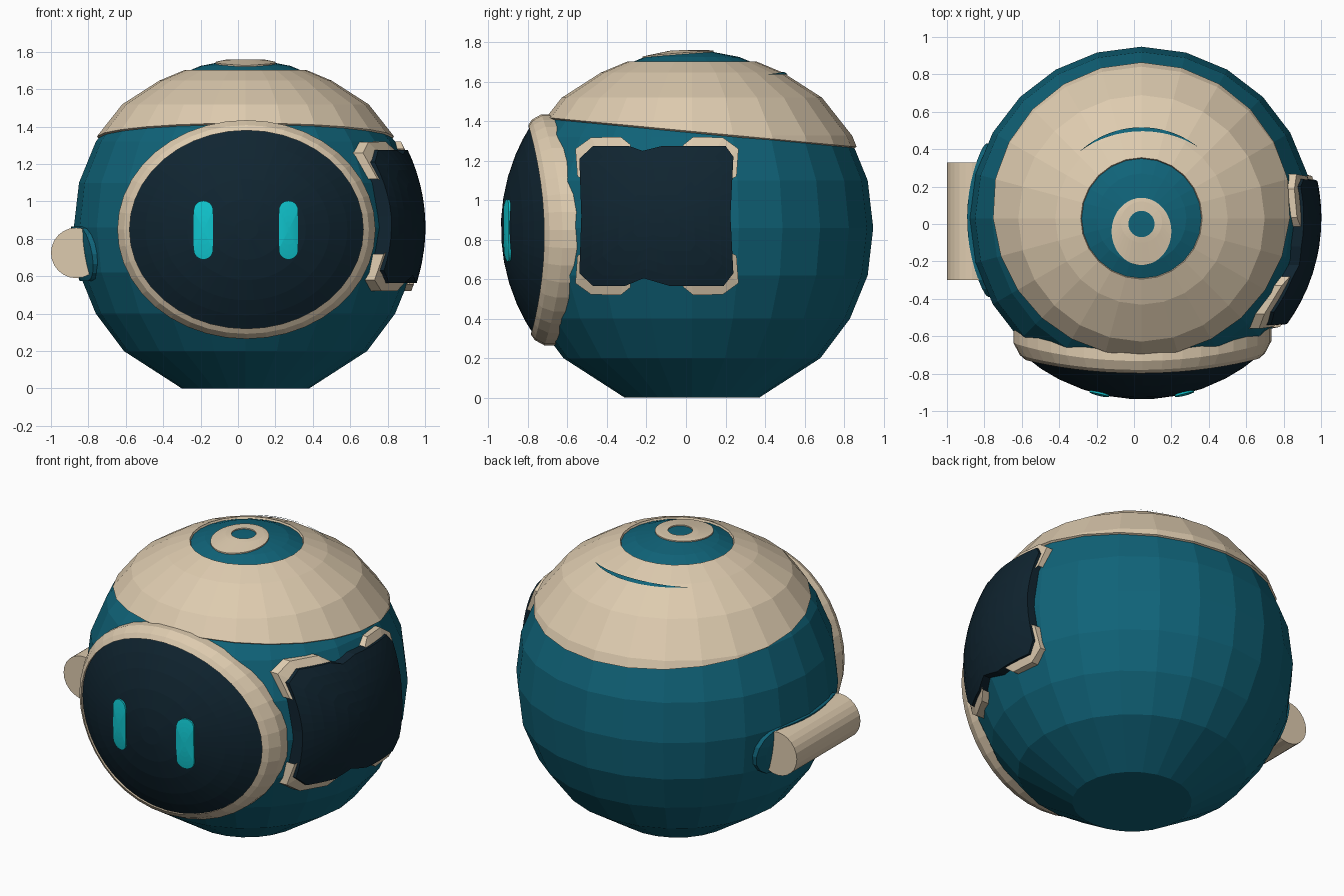
import bpy, bmesh, math
from mathutils import Vector

if "Cube" in bpy.data.objects:
    bpy.data.objects.remove(bpy.data.objects["Cube"])

C = Vector((0.04, 0.03, 0.86))  # centre of the ball
TAU = 2 * math.pi


def material(name, rgb):
    m = bpy.data.materials.new(name)
    m.diffuse_color = (*rgb, 1)
    m.use_nodes = True
    m.node_tree.nodes["Principled BSDF"].inputs["Base Color"].default_value = m.diffuse_color
    return m


TEAL = material("teal", (0.005, 0.125, 0.190))
CREAM = material("cream", (0.73, 0.60, 0.43))
DARK = material("dark navy", (0.005, 0.018, 0.030))
CYAN = material("cyan", (0.005, 0.57, 0.63))

# Ball profile: radius, height
PROFILE = [(0, 0), (0.34, 0), (0.65, 0.2), (0.80, 0.4), (0.89, 0.62), (0.918, 0.86),
           (0.89, 1.10), (0.80, 1.32), (0.65, 1.51), (0.455, 1.635), (0.24, 1.725),
           (0.10, 1.752), (0, 1.754)]


def finish(bm, name, mat, recalc=True):
    if recalc:
        bmesh.ops.recalc_face_normals(bm, faces=bm.faces)
    me = bpy.data.meshes.new(name)
    bm.to_mesh(me)
    bm.free()
    me.materials.append(mat)
    ob = bpy.data.objects.new(name, me)
    bpy.context.collection.objects.link(ob)
    return ob


def lathe(scale=1.0, segments=24):
    """Spin the ball profile, scaled about its centre."""
    bm = bmesh.new()
    vs = [bm.verts.new((r * scale, 0, (z - C.z) * scale)) for r, z in PROFILE]
    es = [bm.edges.new(p) for p in zip(vs, vs[1:])]
    bmesh.ops.spin(bm, geom=vs + es, cent=(0, 0, 0), axis=(0, 0, 1),
                   angle=TAU, steps=segments, use_merge=True)
    bmesh.ops.remove_doubles(bm, verts=bm.verts, dist=0.001)
    bmesh.ops.translate(bm, verts=bm.verts, vec=C)
    bmesh.ops.recalc_face_normals(bm, faces=bm.faces)
    return bm


def top_height(r):
    for (r0, z0), (r1, z1) in zip(PROFILE[6:], PROFILE[7:]):
        if r1 <= r <= r0:
            return z0 + (z1 - z0) * (r0 - r) / (r0 - r1)


def on_ball(side, u, v, R):
    """Project a flat point onto the ball: R is radius, or lift for the top."""
    if side == "top":
        return (u, v, top_height(math.hypot(u - C.x, v - C.y)) + R)
    cu = C.x if side == "front" else C.y
    d = math.sqrt(max(R * R - (u - cu) ** 2 - (v - C.z) ** 2, 0))
    if side == "front":
        return (u, C.y - d, v)
    return (C.x + (d if side == "right" else -d), u, v)


def loft(name, side, loops, mat, closed=True, fill=False):
    """Skin matching loops, each given as (flat points, radius)."""
    bm = bmesh.new()
    rows = [[bm.verts.new(on_ball(side, u, v, R)) for u, v in pts] for pts, R in loops]
    n = len(rows[0])
    for a, b in zip(rows, rows[1:]):
        for i in range(n if closed else n - 1):
            j = (i + 1) % n
            bm.faces.new((a[i], a[j], b[j], b[i]))
    if fill:
        bm.faces.new(rows[0])
    return finish(bm, name, mat)


def ellipse(cx, cy, a, b, n=40):
    return [(cx + a * math.cos(TAU * i / n), cy + b * math.sin(TAU * i / n)) for i in range(n)]


def capsule(cx, cy, w, h, n=8):
    """Upright or lying stadium outline with half sizes w and h."""
    r = min(w, h)
    out = []
    for sx, sy, a0 in ((1, 1, 0), (-1, 1, 90), (-1, -1, 180), (1, -1, 270)):
        for k in range(n + 1):
            a = math.radians(a0 + 90 * k / n)
            out.append((cx + sx * (w - r) + r * math.cos(a), cy + sy * (h - r) + r * math.sin(a)))
    return out


def resample(pts, step=0.06):
    out = []
    for (a, b), (c, d) in zip(pts, pts[1:] + pts[:1]):
        k = max(1, round(math.hypot(c - a, d - b) / step))
        out += [(a + (c - a) * i / k, b + (d - b) * i / k) for i in range(k)]
    return out


def scaled(pts, c, s):
    return [(c[0] + (u - c[0]) * s, c[1] + (v - c[1]) * s) for u, v in pts]


def plate(name, side, outline, c, R, depth, mat):
    """Curved plate: nested outlines on the ball plus an edge wall."""
    loops = [(scaled(outline, c, s), R) for s in (0.1, 0.3, 0.5, 0.7, 0.85, 1)]
    return loft(name, side, loops + [(outline, R - depth)], mat, fill=True)


# Ball body
finish(lathe(), "body", TEAL)

# Tilted cap with a round opening at the top
bm = lathe(1.014)
for co, no in (((0, -0.72, 1.42), (0, -0.095, -1)), ((0, 0, 1.703), (0, 0, 1))):
    bmesh.ops.bisect_plane(bm, geom=bm.verts[:] + bm.edges[:] + bm.faces[:],
                           plane_co=co, plane_no=no, clear_outer=True)
cap = finish(bm, "cap", CREAM, recalc=False)
mod = cap.modifiers.new("thickness", "SOLIDIFY")
mod.thickness = 0.015
mod.offset = -1

# Ring on the crown, and the thin crescent line behind it
loft("crown_ring", "top", [(ellipse(0.04, 0.0, 0.07, 0.07), 0.0),
                           (ellipse(0.04, 0.0, 0.07, 0.07), 0.007),
                           (ellipse(0.04, 0.01, 0.11, 0.11), 0.007),
                           (ellipse(0.04, -0.04, 0.16, 0.18), 0.007),
                           (ellipse(0.04, -0.04, 0.16, 0.18), -0.005)], CREAM)
arcs = [[], []]
for i in range(25):
    a = math.radians(132 - 80 * i / 24)
    for arc, r in zip(arcs, (0.487, 0.486 - 0.02 * math.sin(math.pi * i / 24))):
        arc.append((C.x + r * math.cos(a), C.y + r * math.sin(a)))
loft("cap_crescent", "top", [(arcs[0], 0.022), (arcs[1], 0.022)], TEAL, closed=False)

# Face screen, rim and eyes
F = (0.045, 0.85)
plate("face_screen", "front", ellipse(*F, 0.635, 0.54, 64), F, 0.967, 0.06, DARK)
loft("face_rim", "front", [(ellipse(*F, 0.625, 0.53), 0.93),
                           (ellipse(*F, 0.625, 0.53), 0.978),
                           (ellipse(*F, 0.655, 0.558), 0.978),
                           (ellipse(*F, 0.69, 0.585), 0.955),
                           (ellipse(*F, 0.69, 0.585), 0.90)], CREAM)
for name, x in (("left_eye", -0.185), ("right_eye", 0.27)):
    plate(name, "front", capsule(x, 0.847, 0.052, 0.157), (x, 0.847), 0.976, 0.02, CYAN)

# Side panel with a notch in its upper and lower edges
P = (-0.147, 0.92)
panel = [(-0.54, 0.63), (-0.47, 0.565), (-0.31, 0.565), (-0.215, 0.605), (-0.08, 0.565),
         (0.19, 0.565), (0.24, 0.63), (0.225, 0.92), (0.24, 1.22), (0.2, 1.275),
         (-0.12, 1.275), (-0.22, 1.25), (-0.29, 1.275), (-0.47, 1.275), (-0.54, 1.21),
         (-0.53, 0.92)]
plate("side_panel", "right", resample(panel), P, 0.962, 0.06, DARK)

# Four corner brackets around the panel
outer = [(-0.55, 1.12), (-0.56, 1.26), (-0.48, 1.318), (-0.33, 1.32), (-0.28, 1.28)]
inner = [(-0.51, 1.10), (-0.49, 1.20), (-0.44, 1.24), (-0.32, 1.25), (-0.28, 1.25)]
for sy, ny in ((1, "front"), (-1, "back")):
    for sz, nz in ((1, "upper"), (-1, "lower")):
        o, i = ([(P[0] + sy * (u - P[0]), P[1] + sz * (v - P[1])) for u, v in pts]
                for pts in (outer, inner))
        loft(f"bracket_{ny}_{nz}", "right",
             [(i, 0.95), (o, 0.95), (o, 0.88)], CREAM, closed=False)

# Handle bar and its mounting pad on the other side
plate("handle_pad", "left", resample(capsule(0.02, 0.72, 0.41, 0.145, 4)),
      (0.02, 0.72), 0.932, 0.05, TEAL)
bm = bmesh.new()
bmesh.ops.create_cone(bm, cap_ends=True, segments=24, radius1=0.135, radius2=0.135, depth=0.63)
handle = finish(bm, "handle", CREAM)
handle.rotation_euler = (math.pi / 2, 0, 0)
handle.location = (-0.865, 0.015, 0.725)
